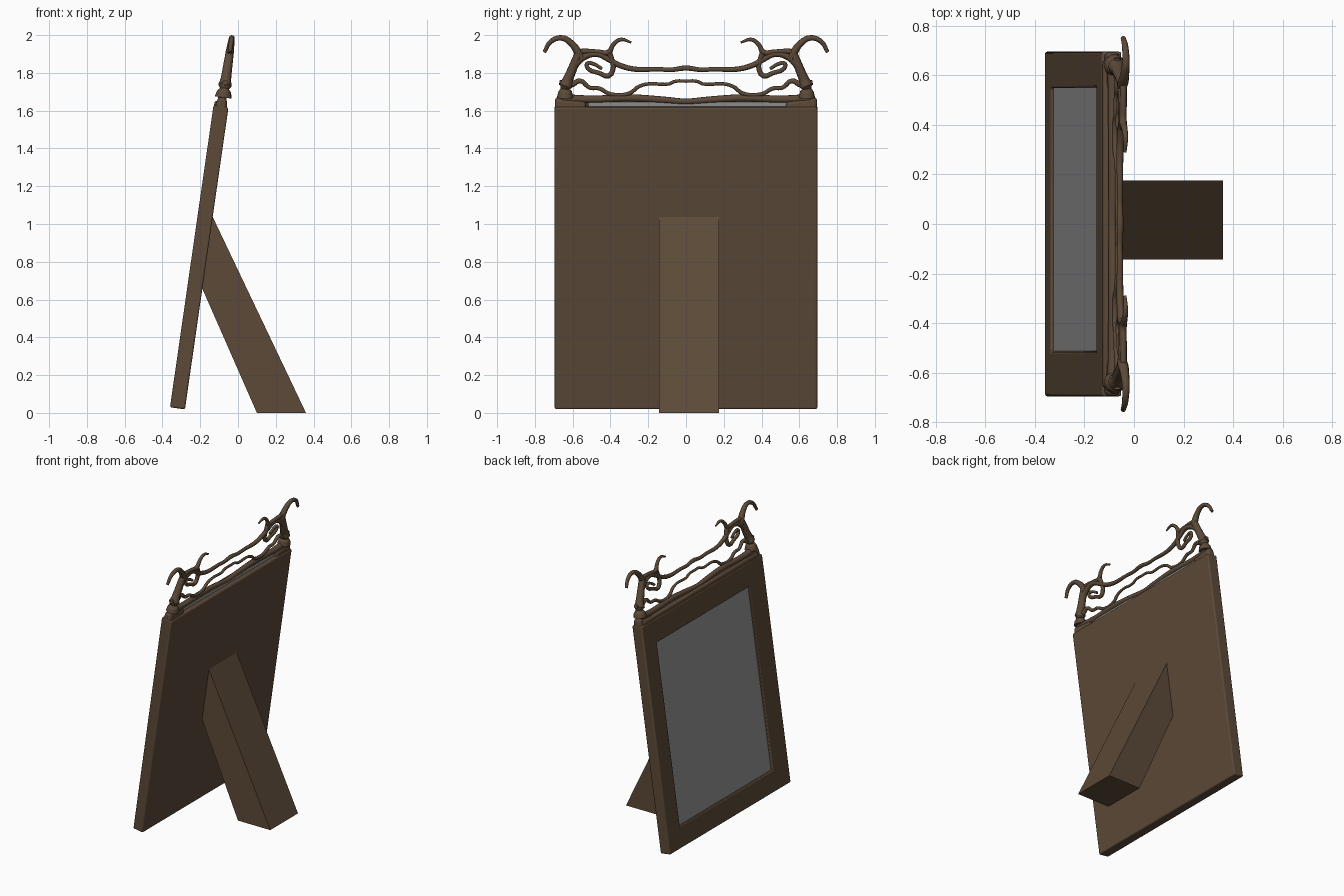
import bpy, bmesh, math
from mathutils import Matrix, Vector

if "Cube" in bpy.data.objects:
    bpy.data.objects.remove(bpy.data.objects["Cube"])

# Local space: x = depth (0 front, 0.08 back), y = width, z = up the leaning frame
LEAN = Matrix.Translation((-0.36, 0, 0.03)) @ Matrix.Rotation(math.radians(8.2), 4, 'Y')


def material(name, color):
    m = bpy.data.materials.new(name)
    m.diffuse_color = color
    m.use_nodes = True
    m.node_tree.nodes["Principled BSDF"].inputs["Base Color"].default_value = m.diffuse_color
    return m


BROWN = material("aged_bronze", (0.108, 0.068, 0.040, 1))
GLASS = material("glass_grey", (0.30, 0.30, 0.30, 1))


def add_mesh(name, bm, mat, matrix=LEAN, bevel=0.0, segs=3):
    bmesh.ops.recalc_face_normals(bm, faces=bm.faces[:])
    me = bpy.data.meshes.new(name)
    bm.to_mesh(me)
    bm.free()
    me.materials.append(mat)
    ob = bpy.data.objects.new(name, me)
    bpy.context.collection.objects.link(ob)
    ob.matrix_world = matrix
    if bevel:
        b = ob.modifiers.new("round", 'BEVEL')
        b.width, b.segments, b.limit_method = bevel, segs, 'ANGLE'
        smooth(ob)
    return ob


def smooth(ob):
    bpy.ops.object.select_all(action='DESELECT')
    ob.select_set(True)
    bpy.context.view_layer.objects.active = ob
    bpy.ops.object.shade_smooth_by_angle(angle=math.radians(40))


def cube_bm(lo, hi):
    bm = bmesh.new()
    bmesh.ops.create_cube(bm, size=1)
    lo, hi = Vector(lo), Vector(hi)
    for v in bm.verts:
        v.co = Vector([lo[i] + (v.co[i] + 0.5) * (hi[i] - lo[i]) for i in range(3)])
    return bm


def local_z(z):
    return (z - 0.0236) / 0.99


def tube(name, pts, depth=0.045, flip=1, res=5):
    """Smooth tapered tube through (y, world z, radius) points."""
    cu = bpy.data.curves.new(name, 'CURVE')
    cu.dimensions = '3D'
    cu.bevel_depth, cu.bevel_resolution = 1.0, 3
    cu.resolution_u, cu.use_fill_caps = res, True
    sp = cu.splines.new('BEZIER')
    sp.bezier_points.add(len(pts) - 1)
    for p, (y, z, r) in zip(sp.bezier_points, pts):
        p.co = (depth, y * flip, local_z(z))
        p.radius = r
        p.handle_left_type = p.handle_right_type = 'AUTO'
    cu.materials.append(BROWN)
    ob = bpy.data.objects.new(name, cu)
    bpy.context.collection.objects.link(ob)
    ob.matrix_world = LEAN
    bpy.ops.object.select_all(action='DESELECT')
    ob.select_set(True)
    bpy.context.view_layer.objects.active = ob
    bpy.ops.object.convert(target='MESH')
    smooth(bpy.context.object)


def mirrored(pts):
    return pts + [(-y, z, r) for y, z, r in reversed(pts[:-1])]


# Frame body with a sunken window in the front face
bm = cube_bm((0, -0.695, 0), (0.08, 0.695, 1.615))
front = min(bm.faces, key=lambda f: f.calc_center_median().x)
bmesh.ops.inset_individual(bm, faces=[front], thickness=0.1)
for v in front.verts:
    v.co.y = 0.55 if v.co.y > 0 else -0.515
    v.co.z = 1.45 if v.co.z > 0.8 else 0.15
ext = bmesh.ops.extrude_discrete_faces(bm, faces=[front])
for v in ext['faces'][0].verts:
    v.co.x += 0.018
add_mesh("frame", bm, BROWN, bevel=0.012)

# Glass pane, and its upper edge showing in the slot behind the top lip
add_mesh("glass_pane", cube_bm((0.014, -0.515, 0.15), (0.03, 0.55, 1.45)), GLASS)
add_mesh("glass_upper_edge", cube_bm((0.03, -0.515, 1.60), (0.05, 0.54, 1.64)), GLASS)

# Top lip in front of the slot and the wavy rail above it
add_mesh("top_lip", cube_bm((0.003, -0.66, 1.59), (0.035, 0.66, 1.64)), BROWN, bevel=0.012)
tube("top_rail", mirrored([(-0.66, 1.665, 0.024), (-0.5, 1.66, 0.02), (-0.3, 1.667, 0.02),
                           (-0.12, 1.657, 0.018), (0, 1.648, 0.016)]), depth=0.04)

# Long crest bars running between the corners
tube("crest_upper_bar", mirrored([
    (-0.625, 1.77, 0.022), (-0.59, 1.84, 0.022), (-0.54, 1.885, 0.018), (-0.47, 1.90, 0.016),
    (-0.41, 1.872, 0.015), (-0.35, 1.84, 0.015), (-0.27, 1.82, 0.014), (-0.15, 1.82, 0.012),
    (-0.08, 1.817, 0.012), (0, 1.826, 0.014)]))
tube("crest_lower_bar", mirrored([
    (-0.67, 1.75, 0.014), (-0.61, 1.738, 0.016), (-0.56, 1.758, 0.013), (-0.51, 1.722, 0.011),
    (-0.46, 1.718, 0.011), (-0.40, 1.688, 0.011), (-0.30, 1.692, 0.011), (-0.25, 1.728, 0.01),
    (-0.20, 1.742, 0.009), (-0.09, 1.742, 0.009), (-0.06, 1.755, 0.009), (0, 1.757, 0.009)]))

# Corner ornaments, one set per side
for s, side in ((1, "left"), (-1, "right")):
    y0, y1 = sorted((-0.693 * s, -0.53 * s))
    bm = cube_bm((0.005, y0, 1.57), (0.078, y1, 1.665))
    for v in bm.verts:
        if v.co.z > 1.6:
            v.co.x = 0.04 + (v.co.x - 0.04) * 0.65
            if abs(v.co.y) < 0.6:
                v.co.z -= 0.02
    add_mesh("corner_block_" + side, bm, BROWN, bevel=0.018)
    tube("corner_post_" + side, [(-0.64, 1.67, 0.045), (-0.64, 1.70, 0.038), (-0.64, 1.717, 0.024),
                                 (-0.635, 1.735, 0.036), (-0.625, 1.765, 0.028), (-0.61, 1.80, 0.026),
                                 (-0.59, 1.85, 0.024), (-0.57, 1.90, 0.022)], flip=s)
    tube("outer_horn_" + side, [(-0.555, 1.88, 0.02), (-0.572, 1.91, 0.022), (-0.605, 1.955, 0.018),
                                (-0.655, 1.985, 0.015), (-0.715, 1.967, 0.013),
                                (-0.75, 1.91, 0.010)], flip=s)
    tube("inner_horn_" + side, [(-0.585, 1.91, 0.015), (-0.54, 1.915, 0.014), (-0.47, 1.912, 0.013),
                                (-0.41, 1.91, 0.015), (-0.385, 1.95, 0.012), (-0.345, 1.977, 0.010),
                                (-0.29, 1.962, 0.006)], flip=s)
    tube("scroll_" + side, [(-0.405, 1.905, 0.016), (-0.39, 1.86, 0.014), (-0.385, 1.83, 0.014),
                            (-0.41, 1.785, 0.014), (-0.46, 1.80, 0.012), (-0.52, 1.825, 0.012),
                            (-0.523, 1.85, 0.011), (-0.49, 1.848, 0.010), (-0.445, 1.822, 0.009)],
         flip=s, res=3)

# Slanted back stand
bm = bmesh.new()
prof = [(-0.135, 1.04), (0.36, 0.0), (0.10, 0.0), (-0.19, 0.66)]
face = bm.faces.new([bm.verts.new((x, -0.143, z)) for x, z in prof])
ext = bmesh.ops.extrude_face_region(bm, geom=[face])
for v in ext['geom']:
    if isinstance(v, bmesh.types.BMVert):
        v.co.y = 0.176
add_mesh("back_stand", bm, BROWN, matrix=Matrix())
